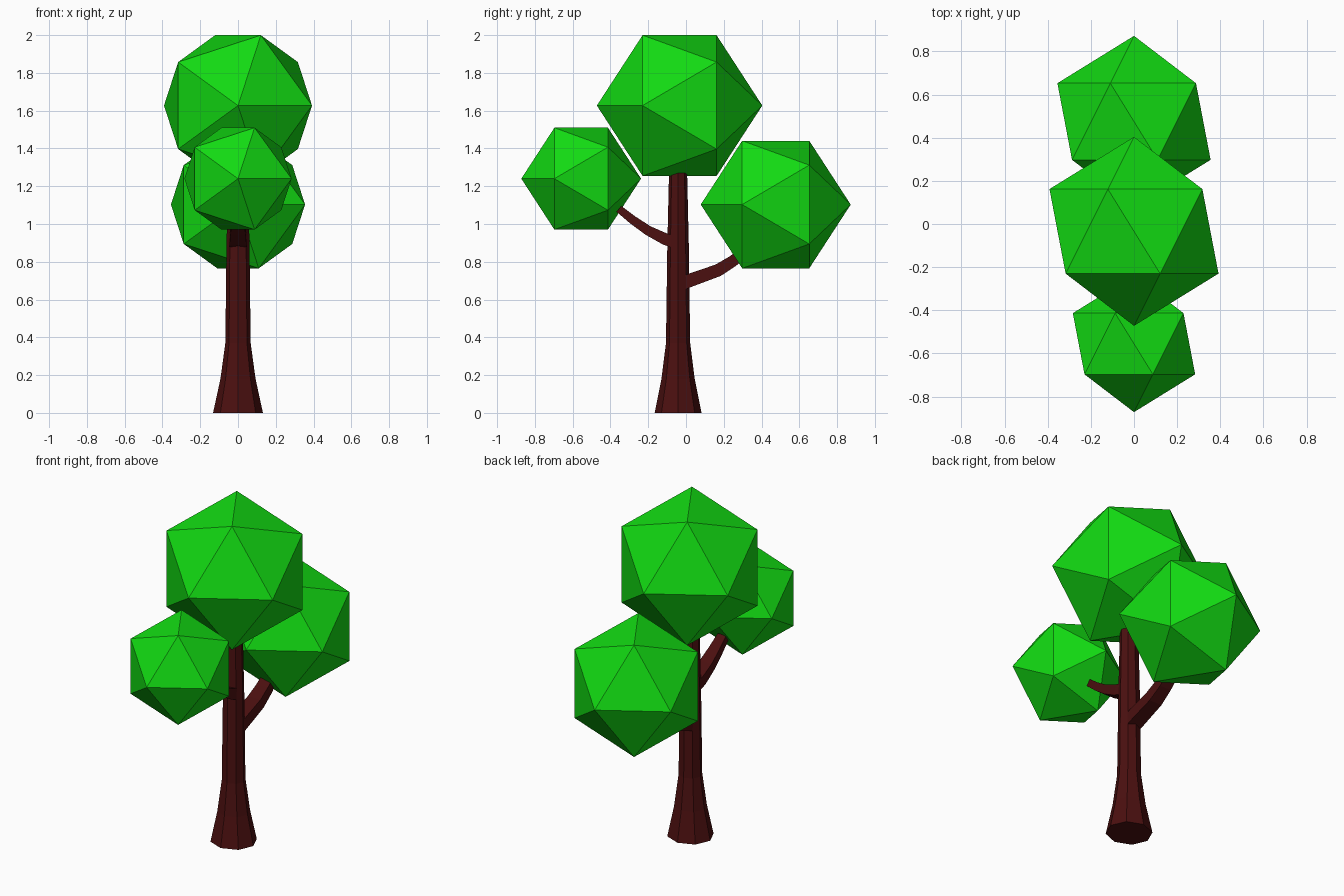
import bpy, math
from mathutils import Vector

if "Cube" in bpy.data.objects:
    bpy.data.objects.remove(bpy.data.objects["Cube"])


def material(name, color):
    m = bpy.data.materials.new(name)
    m.diffuse_color = (*color, 1)
    m.use_nodes = True
    m.node_tree.nodes["Principled BSDF"].inputs["Base Color"].default_value = m.diffuse_color
    return m


bark = material("bark", (0.07, 0.005, 0.005))
leaf = material("leaf", (0.006, 0.7, 0.006))


def loft(name, rings, mat):
    """Bridge equal-sized rings into a capped, flat-shaded tube."""
    n = len(rings[0])
    verts = [p for ring in rings for p in ring]
    faces = [(i * n + j, i * n + (j + 1) % n, (i + 1) * n + (j + 1) % n, (i + 1) * n + j)
             for i in range(len(rings) - 1) for j in range(n)]
    faces.append(tuple(reversed(range(n))))
    faces.append(tuple(range(len(verts) - n, len(verts))))
    mesh = bpy.data.meshes.new(name)
    mesh.from_pydata(verts, [], faces)
    obj = bpy.data.objects.new(name, mesh)
    bpy.context.collection.objects.link(obj)
    mesh.materials.append(mat)
    return obj


# Flared octagonal trunk: (z, half width x, half depth y)
TRUNK_Y = -0.042
profile = [(0, .132, .124), (.18, .093, .088), (.37, .067, .064),
           (.88, .061, .057), (1.27, .053, .048)]
loft("trunk", [[(rx * math.cos(a), TRUNK_Y + ry * math.sin(a), z)
                for a in (k * math.pi / 4 for k in range(8))]
               for z, rx, ry in profile], bark)


# Bent branches with a rectangular section: (y, z, half width x, half thickness)
def branch(name, path):
    rings = []
    for i, (y, z, w, t) in enumerate(path):
        a, b = path[max(i - 1, 0)], path[min(i + 1, len(path) - 1)]
        d = Vector((0, b[0] - a[0], b[1] - a[1])).normalized()
        up = Vector((1, 0, 0)).cross(d) * t
        c, side = Vector((0, y, z)), Vector((w, 0, 0))
        rings.append([c - side - up, c + side - up, c + side + up, c - side + up])
    loft(name, rings, bark)


branch("back_branch", [(-.02, .685, .045, .035), (.03, .705, .045, .035),
                       (.17, .755, .042, .033), (.25, .805, .038, .03),
                       (.34, .88, .033, .027)])
branch("front_branch", [(-.06, .905, .045, .033), (-.11, .92, .045, .031),
                        (-.2, .965, .04, .026), (-.28, 1.02, .034, .023),
                        (-.355, 1.08, .028, .02)])

# Icosahedral foliage with its poles along y
for name, y, z, r in [("top_foliage", -.034, 1.627, .438),
                      ("front_foliage", -.555, 1.24, .317),
                      ("back_foliage", .475, 1.103, .397)]:
    bpy.ops.mesh.primitive_ico_sphere_add(subdivisions=1, radius=r, location=(0, y, z),
                                          rotation=(math.pi / 2, 0, 0))
    obj = bpy.context.object
    obj.name = name
    obj.data.materials.append(leaf)
